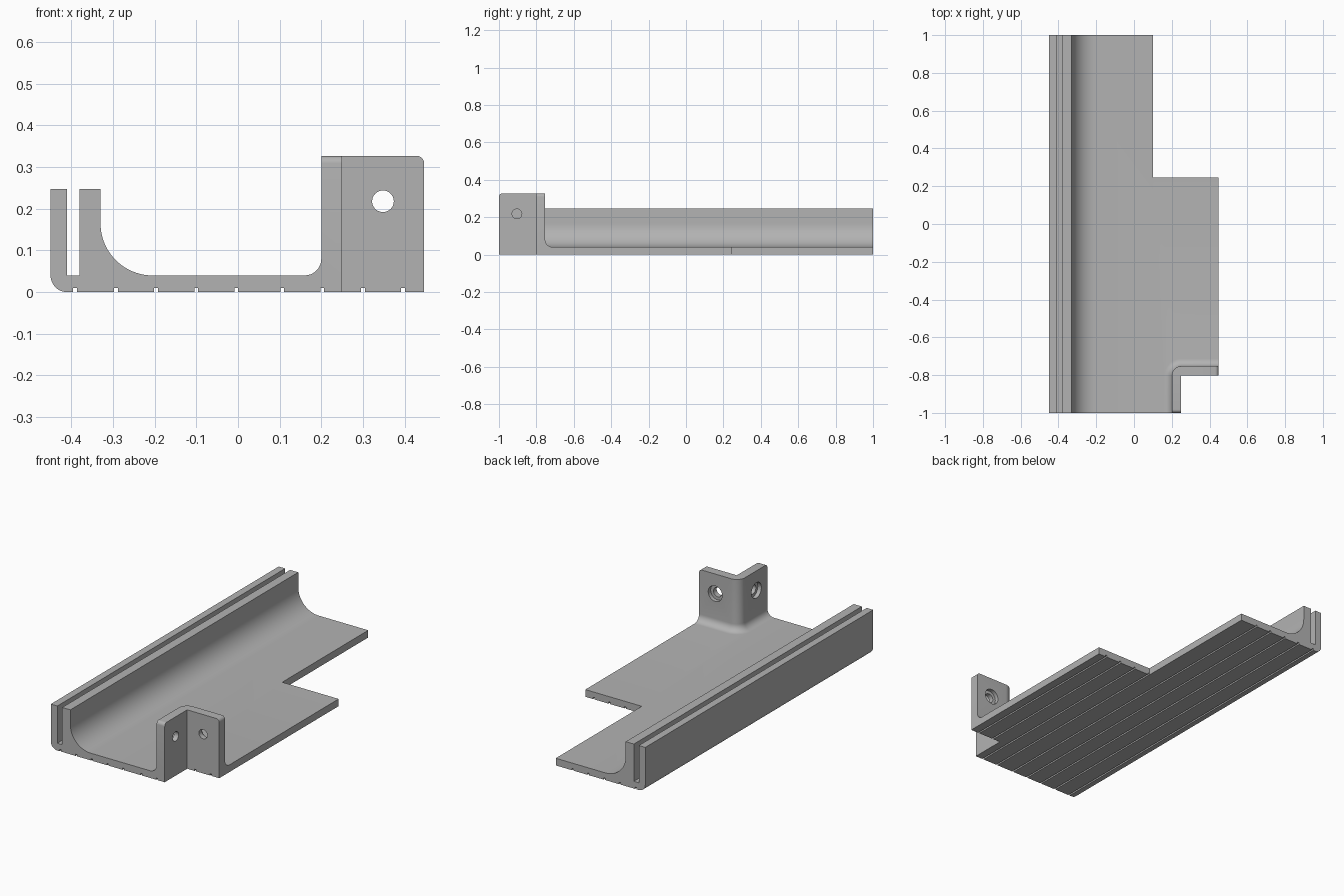
import bpy, bmesh, math
from mathutils import Vector, Matrix

if "Cube" in bpy.data.objects:
    bpy.data.objects.remove(bpy.data.objects["Cube"])

grey = bpy.data.materials.new("plain grey")
grey.use_nodes = True
grey.diffuse_color = (0.45, 0.45, 0.45, 1)
grey.node_tree.nodes["Principled BSDF"].inputs["Base Color"].default_value = (0.45, 0.45, 0.45, 1)

FLOOR, TOP = 0.04, 0.327        # plate thickness, bracket height
RIGHT, WALL = 0.447, 0.05       # right edge, bracket wall thickness
CORNER = Vector((0.25, -0.803, 0))


def arc(cx, cz, r, start, end, steps=12):
    angles = [math.radians(start + (end - start) * i / steps) for i in range(steps + 1)]
    return [(cx + r * math.cos(a), cz + r * math.sin(a)) for a in angles]


def make_object(name, bm):
    bmesh.ops.recalc_face_normals(bm, faces=bm.faces)
    mesh = bpy.data.meshes.new(name)
    bm.to_mesh(mesh)
    bm.free()
    mesh.materials.append(grey)
    ob = bpy.data.objects.new(name, mesh)
    bpy.context.collection.objects.link(ob)
    return ob


def sweep(bm, rings):
    """Skin a list of equal point rings and cap both ends."""
    loops = [[bm.verts.new(p) for p in ring] for ring in rings]
    n = len(loops[0])
    for a, b in zip(loops, loops[1:]):
        for i in range(n):
            j = (i + 1) % n
            bm.faces.new((a[i], a[j], b[j], b[i]))
    bm.faces.new(loops[0])
    bm.faces.new(loops[-1])
    return loops


def combine(target, other, operation):
    mod = target.modifiers.new("combine", 'BOOLEAN')
    mod.operation, mod.solver, mod.object = operation, 'EXACT', other
    bpy.ops.object.select_all(action='DESELECT')
    target.select_set(True)
    bpy.context.view_layer.objects.active = target
    bpy.ops.object.modifier_apply(modifier=mod.name)
    bpy.data.objects.remove(other)


def box(x0, x1, y0, y1):
    bm = bmesh.new()
    sweep(bm, [[(x0, y0, z), (x1, y0, z), (x1, y1, z), (x0, y1, z)] for z in (-0.1, 0.5)])
    return make_object("notch_cutter", bm)


def cylinder(r, start, end):
    start, end = Vector(start), Vector(end)
    axis = end - start
    bm = bmesh.new()
    turn = axis.to_track_quat('Z', 'Y').to_matrix().to_4x4()
    bmesh.ops.create_cone(bm, cap_ends=True, segments=40, radius1=r, radius2=r,
                          depth=axis.length,
                          matrix=Matrix.Translation((start + end) / 2) @ turn)
    return make_object("hole_cutter", bm)


# Tray section: slotted rail, large cove, floor and grooves underneath
section = arc(-0.41, 0.04, 0.04, 270, 180)
section += [(-0.45, 0.247), (-0.41, 0.247), (-0.41, FLOOR), (-0.38, FLOOR),
            (-0.38, 0.247), (-0.33, 0.247)]
section += arc(-0.205, FLOOR + 0.125, 0.125, 180, 270, 20)
section += [(RIGHT, FLOOR), (RIGHT, 0)]
for x in (0.396, 0.3, 0.202, 0.106, -0.004, -0.1, -0.197, -0.293, -0.391):
    section += [(x + 0.0045, 0), (x + 0.0045, 0.01), (x - 0.0045, 0.01), (x - 0.0045, 0)]
bm = bmesh.new()
sweep(bm, [[(x, y, z) for x, z in section] for y in (-1, 1)])
tray = make_object("rail_tray", bm)

# Stepped outline of the floor
combine(tray, box(0.1, 0.6, 0.245, 1.2), 'DIFFERENCE')
combine(tray, box(CORNER.x, 0.6, -1.2, CORNER.y), 'DIFFERENCE')

# Corner bracket: wall section with base fillet, swept round the corner
wall = [(0, FLOOR), (0, TOP), (WALL, TOP)]
wall += arc(WALL + 0.04, FLOOR + 0.04, 0.04, 180, 270, 8)
stations = [(Vector((CORNER.x, -1, 0)), 180)]
stations += [(CORNER, 180 - 90 * i / 10) for i in range(11)]
stations += [(Vector((RIGHT, CORNER.y, 0)), 90)]
rings = []
for p, angle in stations:
    a = math.radians(angle)
    out = Vector((math.cos(a), math.sin(a), 0))
    rings.append([p + out * d + Vector((0, 0, z)) for d, z in wall])
bm = bmesh.new()
loops = sweep(bm, rings)
ends = [bm.edges.get((ring[1], ring[2])) for ring in (loops[0], loops[-1])]
bmesh.ops.bevel(bm, geom=ends, offset=0.018, segments=6, profile=0.5, affect='EDGES')
bmesh.ops.remove_doubles(bm, verts=bm.verts, dist=0.0001)
bracket = make_object("corner_bracket", bm)

# Counterbored screw holes, wide side facing the tray
z, hx, hy = 0.218, 0.348, -0.904
inner_x, inner_y = CORNER.x - WALL, CORNER.y + WALL
for r, depth in ((0.026, 0.1), (0.043, 0.022)):
    combine(bracket, cylinder(r, (inner_x - 0.03, hy, z), (inner_x + depth, hy, z)), 'DIFFERENCE')
    combine(bracket, cylinder(r, (hx, inner_y + 0.03, z), (hx, inner_y - depth, z)), 'DIFFERENCE')

combine(tray, bracket, 'UNION')
bpy.ops.object.shade_smooth_by_angle(angle=math.radians(30))
